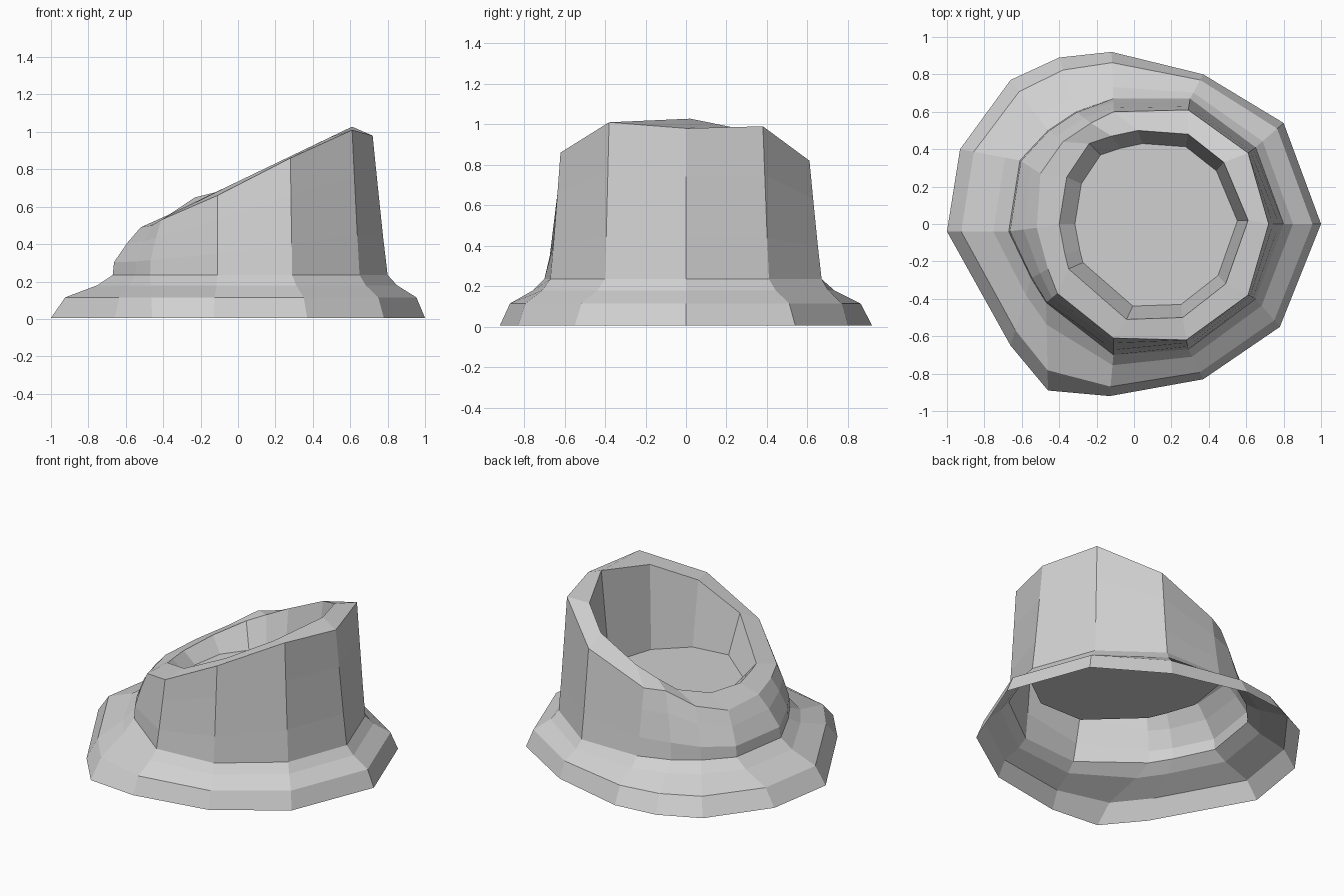
import bpy
import bmesh
from mathutils import Vector

cube = bpy.data.objects.get("Cube")
if cube:
    bpy.data.objects.remove(cube)

stone = bpy.data.materials.new("stone_grey")
stone.use_nodes = True
grey = (0.64, 0.64, 0.64, 1)
stone.diffuse_color = grey
stone.node_tree.nodes["Principled BSDF"].inputs["Base Color"].default_value = grey

# Plan outlines, counter-clockwise from +x; the rim also carries its heights
BASE = [(1, 0), (.8, .54), (.37, .8), (-.12, .92), (-.4, .89), (-.66, .77), (-.93, .4),
        (-1, -.04), (-.66, -.65), (-.46, -.89), (-.13, -.92), (.37, -.83), (.78, -.55)]
WALL = [(.8, 0), (.65, .41), (.3, .67), (-.11, .67), (-.31, .6), (-.46, .5), (-.61, .34),
        (-.67, -.04), (-.55, -.29), (-.47, -.42), (-.11, -.7), (.29, -.67), (.65, -.4)]
RIM = [(.72, 0, .98), (.61, .38, .99), (.29, .61, .82), (-.11, .6, .66), (-.23, .54, .65),
       (-.38, .44, .55), (-.5, .27, .49), (-.52, -.02, .49), (-.46, -.24, .5),
       (-.41, -.37, .53), (-.11, -.61, .66), (.28, -.62, .86), (.61, -.38, 1.01)]
MOUTH = [(.61, .02), (.48, .33), (.29, .48), (.02, .5), (-.12, .47), (-.24, .43), (-.36, .25),
         (-.4, 0), (-.37, -.16), (-.35, -.24), (-.04, -.51), (.26, -.5), (.49, -.32)]
CREASE = .235


def blend(a, b, t):
    return [Vector(p).lerp(Vector(q), t) for p, q in zip(a, b)]


def lift(outline, height, tilt=0):
    return [Vector((p[0], p[1], height + tilt * p[0])) for p in outline]


def build(name, rings, cap):
    bm = bmesh.new()
    loops = [[bm.verts.new(p) for p in ring] for ring in rings]
    for lower, upper in zip(loops, loops[1:]):
        for i in range(len(lower)):
            j = (i + 1) % len(lower)
            bm.faces.new((lower[i], lower[j], upper[j], upper[i]))
    if cap:
        bm.faces.new(loops[-1])
    mesh = bpy.data.meshes.new(name)
    bm.to_mesh(mesh)
    bm.free()
    mesh.materials.append(stone)
    obj = bpy.data.objects.new(name, mesh)
    bpy.context.collection.objects.link(obj)
    return obj


foot = lift(WALL, CREASE)
# Inner lip follows one slanted plane
lip = lift(MOUTH, .735, .48)


def wall_ring(rise, inset_tall, inset_low):
    # The low side bulges outward, the tall side leans evenly
    ring = []
    for p, top in zip(foot, RIM):
        q = p.lerp(Vector(top), inset_tall if p.x > -.2 else inset_low)
        q.z = CREASE + rise * (top[2] - CREASE)
        ring.append(q)
    return ring


# Flared skirt, open underneath
build("skirt", [lift(BASE, .005), lift(blend(BASE, WALL, .23), .115),
                lift(blend(BASE, WALL, .75), .18), foot], False)

# Slanted wall with its thick rim
build("outer_wall", [foot, wall_ring(.27, .3, .05), wall_ring(.68, .7, .53),
                     RIM, lip], False)

# Basin inside the rim, its floor dipping towards the tall side
plan = blend(MOUTH, [(.2, 0)] * len(MOUTH), .14)
build("basin", [lip, lift(plan, .455, -.05)], True)

# Underside of the basin
under = build("basin_underside", [lift(blend(WALL, plan, .5), .445, -.05)], True)
under.data.flip_normals()
